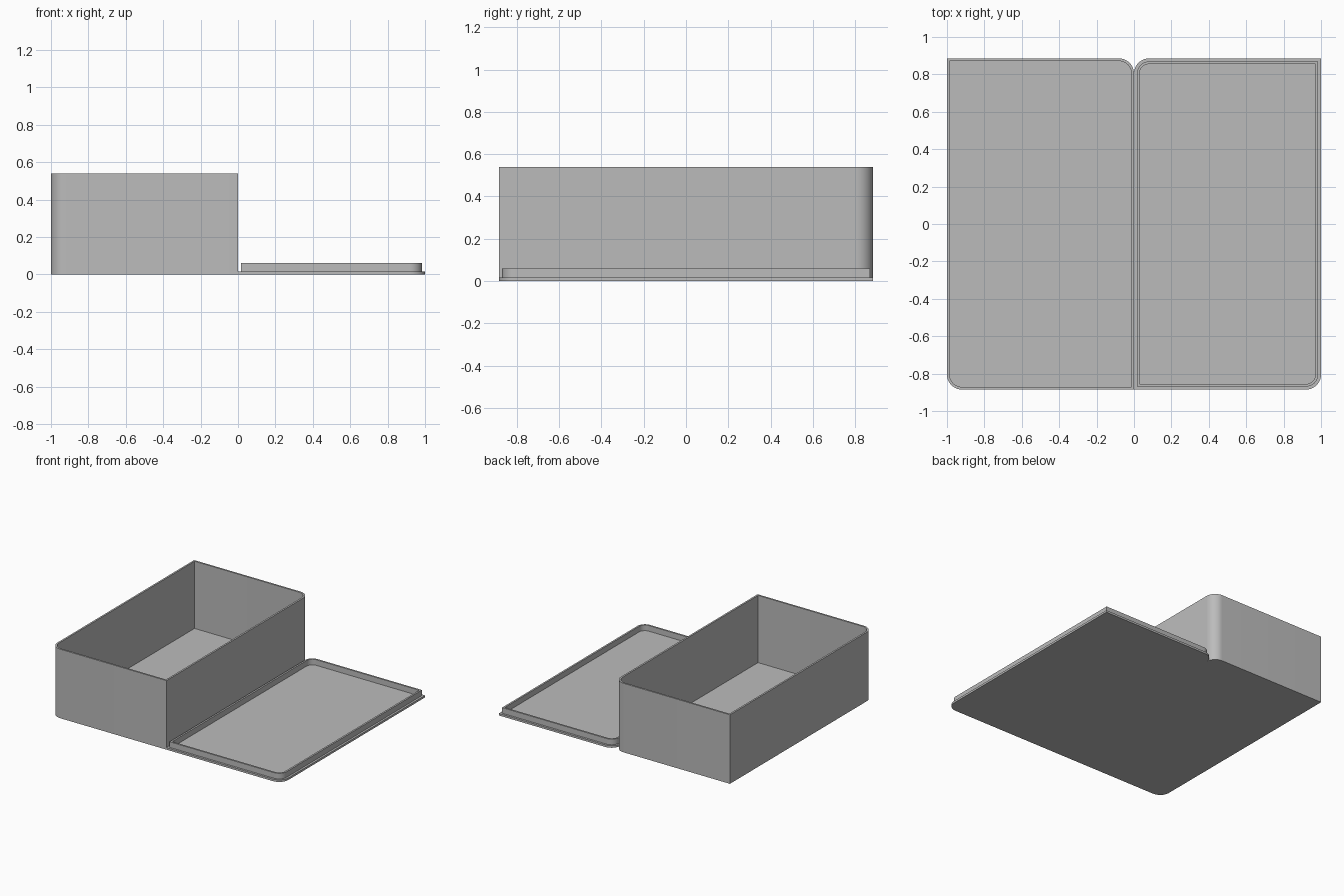
import bpy
import bmesh
from math import pi, cos, sin, radians

if "Cube" in bpy.data.objects:
    bpy.data.objects.remove(bpy.data.objects["Cube"], do_unlink=True)

grey = bpy.data.materials.new("plain grey")
grey.use_nodes = True
colour = (0.5, 0.5, 0.5, 1)
grey.diffuse_color = colour
grey.node_tree.nodes["Principled BSDF"].inputs["Base Color"].default_value = colour

HALF_DEPTH = 0.885
WALL = 0.014
RADIUS = 0.08
STEPS = 10


def outline(x0, x1, inset, rounded):
    """Rectangle with the named corners rounded, counter-clockwise from front right."""
    x0, x1, y = x0 + inset, x1 - inset, HALF_DEPTH - inset
    r = RADIUS - inset
    points = []
    corners = [(x0, -y, 1, 1), (x1, -y, -1, 1), (x1, y, -1, -1), (x0, y, 1, -1)]
    for i, (cx, cy, dx, dy) in enumerate(corners):
        if i not in rounded:
            points.append((cx, cy))
            continue
        for s in range(STEPS + 1):
            a = pi + (i + s / STEPS) * pi / 2
            points.append((cx + dx * r + r * cos(a), cy + dy * r + r * sin(a)))
    return points


def tray(name, x0, x1, rounded, levels):
    """Bridge outlines given as (inset, height), capping the first and last."""
    bm = bmesh.new()
    rings = [[bm.verts.new((x, y, z)) for x, y in outline(x0, x1, inset, rounded)]
             for inset, z in levels]
    n = len(rings[0])
    for a, b in zip(rings, rings[1:]):
        for i in range(n):
            j = (i + 1) % n
            bm.faces.new((a[i], a[j], b[j], b[i]))
    bm.faces.new(rings[0][::-1])
    bm.faces.new(rings[-1])
    bmesh.ops.recalc_face_normals(bm, faces=bm.faces)
    mesh = bpy.data.meshes.new(name)
    bm.to_mesh(mesh)
    bm.free()
    mesh.materials.append(grey)
    obj = bpy.data.objects.new(name, mesh)
    bpy.context.collection.objects.link(obj)
    bpy.ops.object.select_all(action="DESELECT")
    obj.select_set(True)
    bpy.context.view_layer.objects.active = obj
    bpy.ops.object.shade_smooth_by_angle(angle=radians(30))


# Open box: outer wall, rim, inner wall and floor
tray("box_base", -1, 0, (0, 2),
     [(0, 0), (0, 0.54), (WALL, 0.54), (WALL, WALL)])

# Lid: base plate, stepped ledge, raised lip and recessed panel
tray("box_lid", 0, 1, (1, 3),
     [(0, 0), (0, 0.016), (WALL + 0.002, 0.016), (WALL + 0.002, 0.06),
      (2 * WALL + 0.002, 0.06), (2 * WALL + 0.002, 0.016)])
